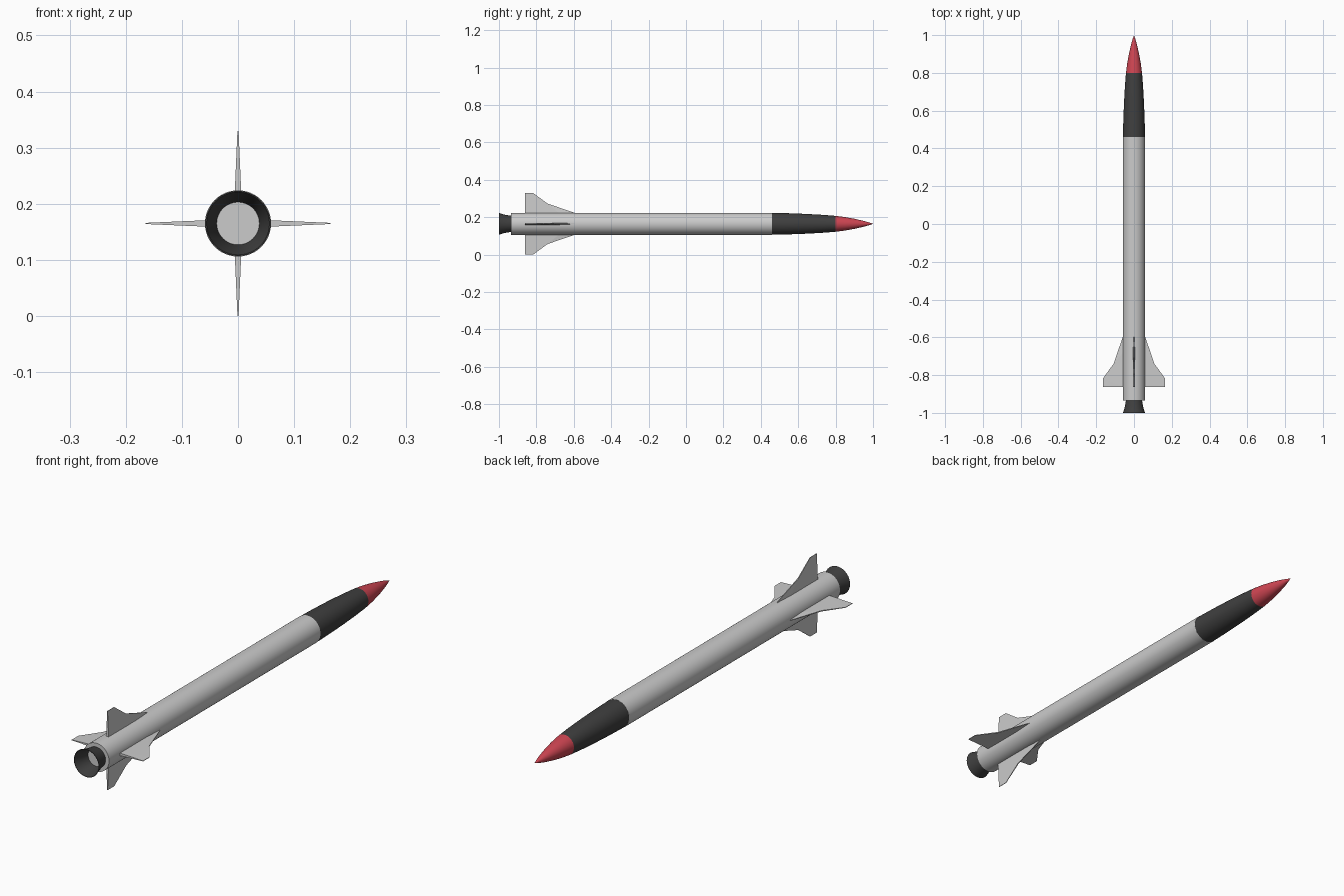
import bpy, bmesh, math
from mathutils import Matrix

if "Cube" in bpy.data.objects:
    bpy.data.objects.remove(bpy.data.objects["Cube"])

AXIS_Z = 0.165
R = 0.059
SIDES = 48


def material(name, rgb):
    m = bpy.data.materials.new(name)
    m.diffuse_color = (*rgb, 1)
    m.use_nodes = True
    m.node_tree.nodes["Principled BSDF"].inputs["Base Color"].default_value = m.diffuse_color
    return m


dark = material("dark_grey", (0.05, 0.05, 0.05))
red = material("red", (0.62, 0.06, 0.085))


def add_object(name, bm, mat=None, smooth=False):
    bmesh.ops.recalc_face_normals(bm, faces=bm.faces)
    me = bpy.data.meshes.new(name)
    bm.to_mesh(me)
    bm.free()
    ob = bpy.data.objects.new(name, me)
    bpy.context.collection.objects.link(ob)
    if mat:
        me.materials.append(mat)
    if smooth:
        bpy.ops.object.select_all(action='DESELECT')
        ob.select_set(True)
        bpy.context.view_layer.objects.active = ob
        bpy.ops.object.shade_smooth_by_angle(angle=math.radians(30))
    return ob


def lathe(name, profile, mat=None):
    """Revolve (y, radius) points around the long axis."""
    bm = bmesh.new()
    verts = [bm.verts.new((r, y, 0)) for y, r in profile]
    edges = [bm.edges.new(p) for p in zip(verts, verts[1:])]
    bmesh.ops.spin(bm, geom=verts + edges, cent=(0, 0, 0), axis=(0, 1, 0),
                   angle=2 * math.pi, steps=SIDES)
    bmesh.ops.remove_doubles(bm, verts=bm.verts, dist=1e-5)
    bmesh.ops.translate(bm, verts=bm.verts, vec=(0, 0, AXIS_Z))
    return add_object(name, bm, mat, True)


# Main tube, tapered forward section and pointed nose
lathe("body_tube", [(-0.935, 0), (-0.935, R), (0.46, R), (0.46, 0)])
lathe("forward_section", [(0.46, 0), (0.46, 0.0585), (0.55, 0.0565),
                          (0.64, 0.053), (0.73, 0.048), (0.8, 0.0425), (0.8, 0)], dark)
lathe("nose_tip", [(0.8, 0), (0.8, 0.0425), (0.85, 0.036), (0.9, 0.027),
                   (0.95, 0.0155), (0.98, 0.007), (1, 0)], red)

# Open flared nozzle with a thin wall
lathe("nozzle", [(-0.935, 0.038), (-0.935, 0.043), (-0.97, 0.049), (-1, 0.058),
                 (-1, 0.056), (-0.97, 0.045), (-0.935, 0.038)], dark)


def fin(name, angle):
    # (y, radial distance, half thickness)
    outline = [(-0.57, 0.05, 0.001), (-0.67, 0.05, 0.006), (-0.862, 0.05, 0.006),
               (-0.862, 0.165, 0.001), (-0.818, 0.165, 0.001), (-0.74, 0.108, 0.002)]
    bm = bmesh.new()
    left = [bm.verts.new((-t, y, r)) for y, r, t in outline]
    right = [bm.verts.new((t, y, r)) for y, r, t in outline]
    for side in (left, right):
        for face in ((0, 1, 5), (1, 2, 4, 5), (2, 3, 4)):
            bm.faces.new([side[i] for i in face])
    for i in range(6):
        j = (i + 1) % 6
        bm.faces.new((left[i], left[j], right[j], right[i]))
    bm.transform(Matrix.Translation((0, 0, AXIS_Z)) @ Matrix.Rotation(angle, 4, 'Y'))
    return add_object(name, bm)


# Four tail fins
for i, side in enumerate(("top", "right", "bottom", "left")):
    fin("tail_fin_" + side, i * math.pi / 2)
